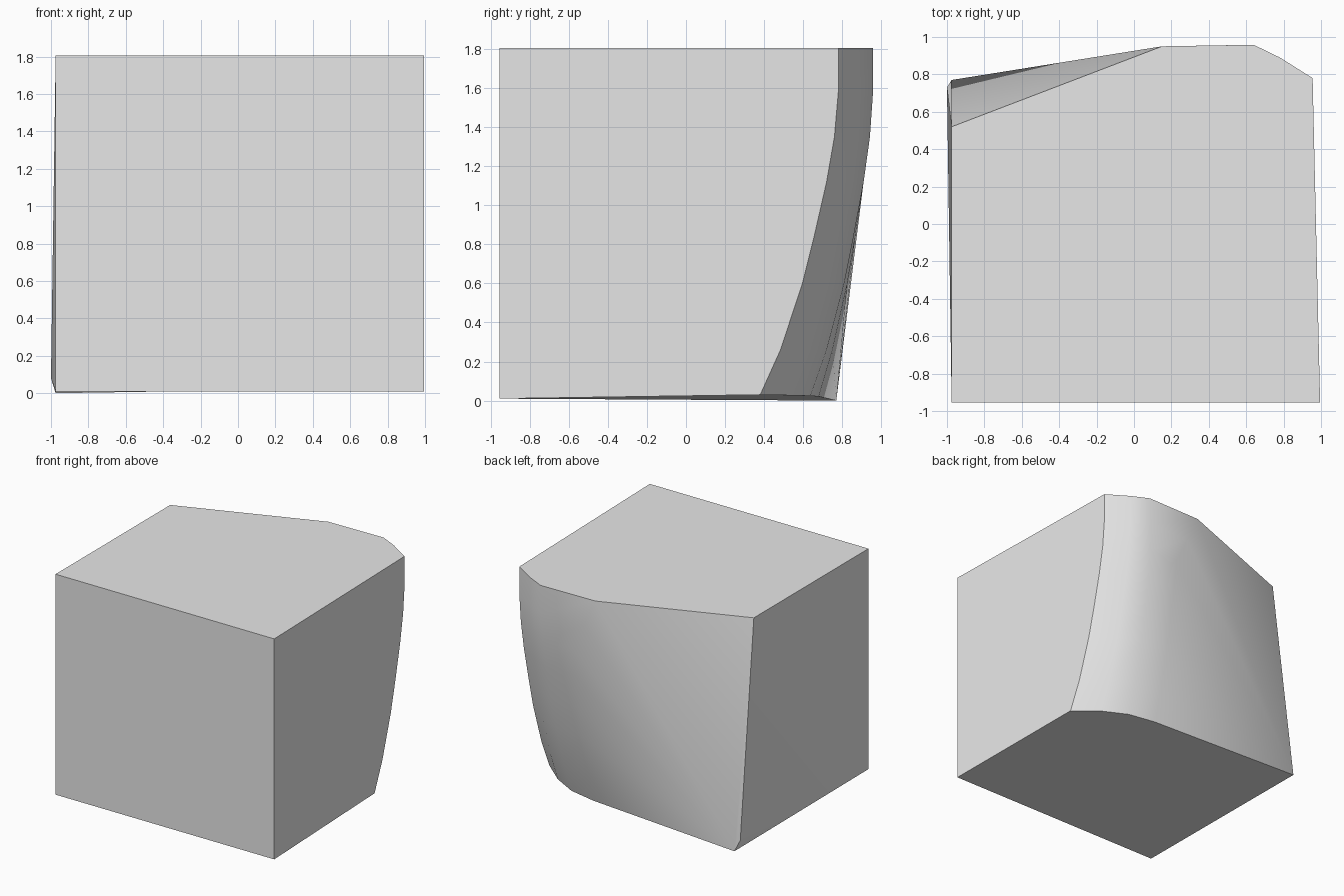
import bpy
import bmesh
import math

cube = bpy.data.objects.get("Cube")
if cube:
    bpy.data.objects.remove(cube, do_unlink=True)

TOP, FRONT, LEFT = 1.805, -0.955, -0.975

# Curved back: (x, y) of each column at the bottom and at the top
BOTTOM = [(0.97, 0.38), (0.78, 0.535), (0.585, 0.637), (0.36, 0.68)]
CREST = [(0.955, 0.78), (0.78, 0.89), (0.64, 0.958), (0.15, 0.95)]
# Height of each row and how far it has bulged towards the top outline
ROWS = [(0.03, 0), (0.26, 0.26), (0.6, 0.54), (0.84, 0.69),
        (1.12, 0.85), (1.35, 0.95), (1.58, 1), (TOP, 1)]


def lerp(a, b, t):
    return a + (b - a) * t


bm = bmesh.new()


def vert(x, y, z):
    return bm.verts.new((x, y, z))


# Back grid; the last column only drifts sideways near the top
grid = []
for z, bulge in ROWS:
    row = []
    for i, (low, high) in enumerate(zip(BOTTOM, CREST)):
        y = lerp(low[1], high[1], bulge)
        if i == 0:
            x = lerp(0.995, 0.955, (y - FRONT) / (0.78 - FRONT))
        elif i == 3:
            x = lerp(low[0], high[0], max(0, (z - 1.35) / (TOP - 1.35)))
        else:
            x = lerp(low[0], high[0], z / TOP)
        row.append(vert(x, y, z * (1 - 0.3 * i / 3) if z < 0.1 else z))
    grid.append(row)

# Block corners
front_low_right = vert(0.995, FRONT, 0.01)
front_top_right = vert(0.995, FRONT, TOP)
front_low_left = vert(LEFT, FRONT, 0.01)
front_top_left = vert(LEFT, FRONT, TOP)
back_top_left = vert(LEFT, 0.52, TOP)
tip = vert(LEFT, 0.77, 0)
side_tip = vert(-1, 0.73, 0.08)

# Curved back skin, then the fan spreading from the lower tip
smooth = []
for a, b in zip(grid, grid[1:]):
    for i in range(3):
        smooth.append(bm.faces.new((a[i], b[i], b[i + 1], a[i + 1])))
    smooth.append(bm.faces.new((a[3], b[3], tip)))
smooth.append(bm.faces.new((grid[-1][3], back_top_left, tip)))

# Flat sides, thin bevel at the left back edge, top and underside
bm.faces.new((front_low_left, front_low_right, front_top_right, front_top_left))
bm.faces.new([front_low_right] + [r[0] for r in grid] + [front_top_right])
bm.faces.new([front_top_left, front_top_right] + grid[-1] + [back_top_left])
bm.faces.new([front_low_right, front_low_left, tip] + grid[0][::-1])
bm.faces.new((front_low_left, front_top_left, back_top_left, side_tip))
bm.faces.new((back_top_left, tip, side_tip))
bm.faces.new((front_low_left, side_tip, tip))
bmesh.ops.recalc_face_normals(bm, faces=bm.faces)

mesh = bpy.data.meshes.new("curved_block")
bm.to_mesh(mesh)
bm.free()
block = bpy.data.objects.new("curved_block", mesh)
bpy.context.collection.objects.link(block)

# Plain grey
grey = bpy.data.materials.new("light_grey")
grey.use_nodes = True
colour = (0.8, 0.8, 0.8, 1)
grey.diffuse_color = colour
for node in grey.node_tree.nodes:
    if node.type == 'BSDF_PRINCIPLED':
        node.inputs["Base Color"].default_value = colour
mesh.materials.append(grey)

bpy.ops.object.select_all(action='DESELECT')
block.select_set(True)
bpy.context.view_layer.objects.active = block
bpy.ops.object.shade_smooth_by_angle(angle=math.radians(30))
